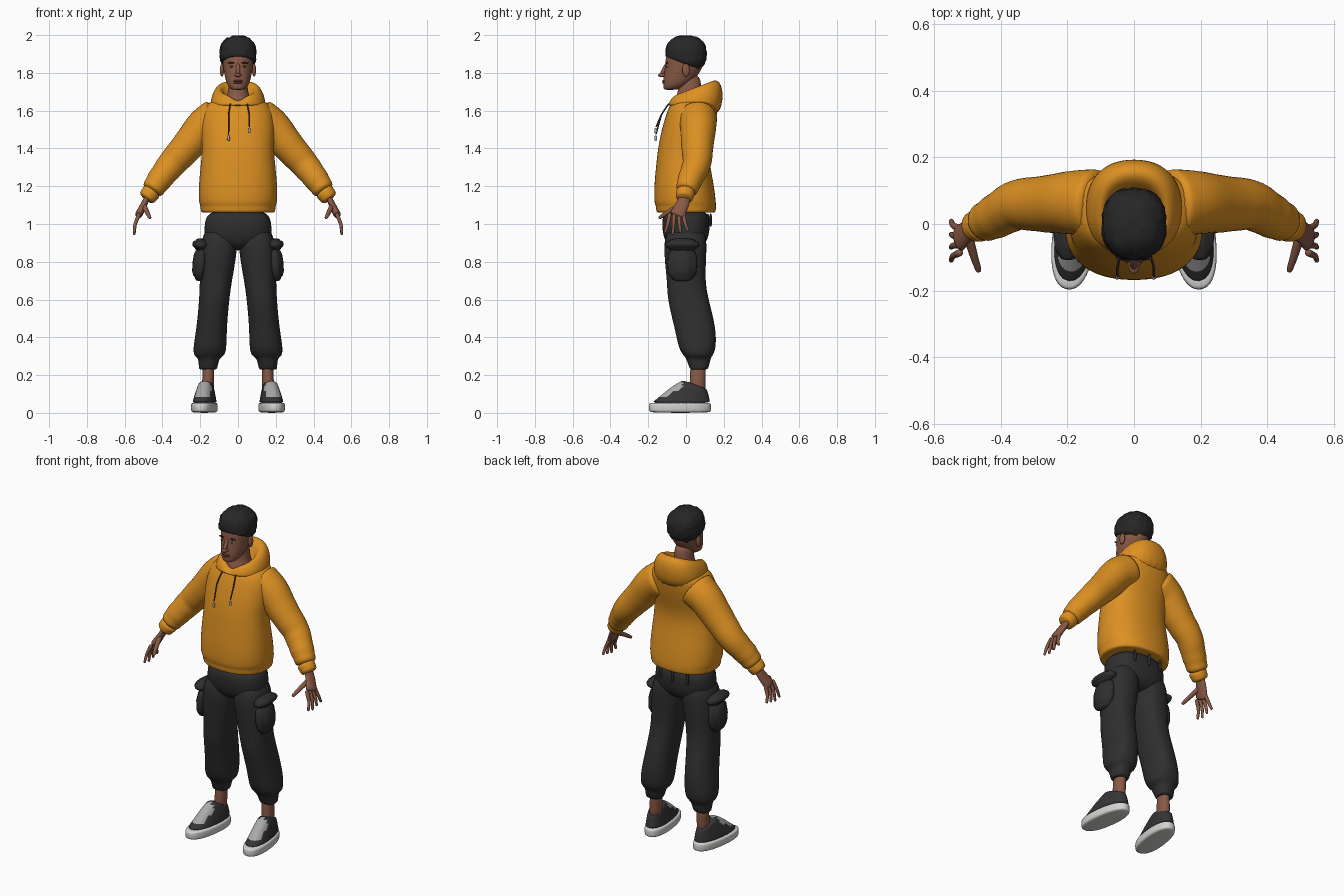
import bpy
import bmesh
import math
import random
from mathutils import Vector, Matrix

random.seed(4)
if "Cube" in bpy.data.objects:
    bpy.data.objects.remove(bpy.data.objects["Cube"], do_unlink=True)


def material(name, red, green, blue):
    mat = bpy.data.materials.new(name)
    mat.use_nodes = True
    mat.diffuse_color = (red, green, blue, 1)
    shader = mat.node_tree.nodes["Principled BSDF"]
    shader.inputs["Base Color"].default_value = mat.diffuse_color
    return mat


orange = material("orange fleece", .72, .28, .016)
charcoal = material("charcoal cotton", .028, .028, .029)
black_hair = material("black hair", .02, .02, .02)
skin = material("brown skin", .25, .1, .06)
lip_tone = material("lip brown", .19, .06, .045)
eye_white = material("eye white", .5, .5, .5)
dark_suede = material("dark suede", .036, .036, .038)
rubber = material("white rubber", .65, .65, .63)
lace_grey = material("lace grey", .4, .4, .4)
cord_brown = material("dark cord", .06, .045, .035)


def finish(name, bm, mat, levels):
    """Turn a bmesh into a smooth shaded object with subdivision."""
    bmesh.ops.recalc_face_normals(bm, faces=bm.faces)
    for face in bm.faces:
        face.smooth = True
    mesh = bpy.data.meshes.new(name)
    bm.to_mesh(mesh)
    bm.free()
    mesh.materials.append(mat)
    obj = bpy.data.objects.new(name, mesh)
    bpy.context.scene.collection.objects.link(obj)
    if levels:
        mod = obj.modifiers.new("smooth", 'SUBSURF')
        mod.levels = mod.render_levels = levels
    return obj


def bridge(name, rings, mat, side, levels):
    """Join rings of points into a capped surface; side mirrors x."""
    bm = bmesh.new()
    loops = [[bm.verts.new((p.x * side, p.y, p.z)) for p in ring] for ring in rings]
    for low, high in zip(loops, loops[1:]):
        for i in range(len(low)):
            bm.faces.new((low[i - 1], low[i], high[i], high[i - 1]))
    bm.faces.new(loops[0])
    bm.faces.new(loops[-1])
    return finish(name, bm, mat, levels)


def circle(count):
    return [(math.cos(math.tau * i / count), math.sin(math.tau * i / count))
            for i in range(count)]


def loft(name, rows, mat, side=1, centre=lambda z: 0, power=2.3):
    """Level rings: height, half width, front y, back y and an optional tilt."""
    def squared(f):
        return math.copysign(abs(f) ** (2 / power), f)

    rings = []
    for z, half, front, back, *tilt in rows:
        ring = []
        for c, s in circle(24):
            y = (front + back + squared(s) * (back - front)) / 2
            ring.append(Vector((centre(z) + squared(c) * half, y, z + sum(tilt) * y)))
        rings.append(ring)
    return bridge(name, rings, mat, side, 2)


def tube(name, path, start, end, mat, side=1, flat=1, fold=0, count=12):
    """Round rings square to a path, tapering evenly, with optional folds."""
    path = [Vector(p) for p in path]
    points = [a.lerp(b, k / 3) for a, b in zip(path, path[1:]) for k in range(3)] + path[-1:]
    last = len(points) - 1
    rings = []
    for k, point in enumerate(points):
        along = (points[min(k + 1, last)] - points[max(k - 1, 0)]).normalized()
        deep = Vector((0, 1, 0))
        deep = (deep - along * deep.dot(along)).normalized()
        wide = along.cross(deep) * flat
        t = k / last
        radius = start + (end - start) * t + fold * t * (-1) ** k
        rings.append([point + (deep * c + wide * s) * radius for c, s in circle(count)])
    return bridge(name, rings, mat, side, 1)


def blob(name, centre, size, mat, power=2):
    """Ellipsoid, squarer with a higher power."""
    bm = bmesh.new()
    bmesh.ops.create_icosphere(bm, subdivisions=4, radius=1)
    for vert in bm.verts:
        vert.co /= sum(abs(f) ** power for f in vert.co) ** (1 / power)
    bm.transform(Matrix.Translation(centre) @ Matrix.Diagonal((*size, 1)))
    return finish(name, bm, mat, 0)


def pad(name, centre, size, mat, turn=0):
    """Soft rounded box."""
    bm = bmesh.new()
    bmesh.ops.create_cube(bm, size=1)
    bm.transform(Matrix.Translation(centre) @ Matrix.Rotation(turn, 4, 'Y')
                 @ Matrix.Diagonal((*size, 1)))
    bmesh.ops.bevel(bm, geom=bm.edges[:], offset=min(size) / 4, segments=2, affect='EDGES')
    return finish(name, bm, mat, 1)


# Hoodie body with a ribbed hem
loft("hoodie_body", [
    (1.06, .18, -.14, .14), (1.06, .2, -.16, .16), (1.1, .2, -.16, .16), (1.11, .21, -.17, .16),
    (1.2, .21, -.17, .15), (1.3, .2, -.16, .13), (1.4, .19, -.15, .12), (1.5, .2, -.13, .15),
    (1.6, .19, -.1, .17), (1.64, .16, -.08, .17), (1.66, .12, -.06, .15)], orange)

# Hood lying open behind the neck, with a notch at the throat
hood = loft("hood", [
    (1.6, .14, -.09, .17, -.3), (1.64, .15, -.1, .2, .1), (1.69, .13, -.09, .19, .3),
    (1.71, .1, -.07, .15, .4), (1.69, .08, -.05, .11, .4), (1.63, .06, -.03, .08, .2)], orange)
for vert in hood.data.vertices:
    if vert.co.y < 0 and vert.co.z > 1.64:
        vert.co.z -= .03 * max(0, 1 - abs(vert.co.x) / .05)

# Drawstrings with metal tips
for label, x, low in (("right", -.05, 1.47), ("left", .06, 1.51)):
    tube(label + "_drawstring", [(x * .8, -.09, 1.64), (x, -.13, 1.58), (x, -.16, low)],
         .004, .004, cord_brown)
    tube(label + "_cord_tip", [(x, -.16, low), (x, -.16, low - .03)], .006, .008, lace_grey)

# Neck and head
loft("neck", [(1.62, .08, -.07, .09), (1.66, .07, -.06, .09), (1.7, .05, -.04, .08),
              (1.8, .05, -.04, .08)], skin, power=2)
loft("head", [
    (1.71, .02, -.11, -.06), (1.715, .04, -.12, -.03), (1.74, .06, -.12, .02),
    (1.78, .07, -.12, .06), (1.83, .08, -.11, .09), (1.87, .083, -.11, .09),
    (1.91, .08, -.1, .09), (1.96, .05, -.06, .06)], skin, power=2.1)
tube("nose_bridge", [(0, -.1, 1.85), (0, -.13, 1.79)], .01, .013, skin)
blob("nose_tip", (0, -.123, 1.788), (.018, .026, .011), skin)
for label, z in (("upper", 1.757), ("lower", 1.748)):
    blob(label + "_lip", (0, -.115, z), (.024, .011, .006), lip_tone)

# Cropped curly hair, trimmed along a line rising to the forehead
hair = blob("hair", (0, 0, 1.9), (.097, .108, .098), black_hair, power=2.4)
for vert in hair.data.vertices:
    vert.co += vert.normal * random.uniform(-.004, .003)
    vert.co.z = max(vert.co.z, 1.845 - vert.co.y * .4)

# Hips and belt loops
loft("trouser_hips", [(1.08, .16, -.12, .12), (1, .18, -.13, .13), (.93, .18, -.12, .12),
                      (.89, .16, -.1, .1), (.86, .1, -.06, .06)], charcoal)
for x in (-.09, 0, .09):
    pad("belt_loop", (x, .13 - abs(x) / 6, 1.02), (.02, .016, .07), charcoal)

for label, side in (("left_", 1), ("right_", -1)):
    # Face details
    blob(label + "ear", (.085 * side, 0, 1.815), (.011, .02, .034), skin)
    blob(label + "eye", (.034 * side, -.098, 1.834), (.014, .007, .006), eye_white)
    blob(label + "iris", (.034 * side, -.102, 1.834), (.006, .005, .006), black_hair)
    blob(label + "eyebrow", (.035 * side, -.102, 1.853), (.02, .007, .004), black_hair)

    # Sleeve with gathered folds and a cuff
    tube(label + "sleeve", [(.1, .06, 1.57), (.18, .065, 1.52), (.26, .06, 1.42), (.35, .06, 1.32),
                            (.42, .02, 1.23), (.46, 0, 1.17)],
         .108, .056, orange, side, fold=.003, count=20)
    tube(label + "cuff", [(.45, 0, 1.18), (.49, -.01, 1.13)], .053, .045, orange, side, count=20)

    # Hand with four fingers and a thumb
    tube(label + "palm", [(.47, 0, 1.16), (.5, -.02, 1.1), (.53, -.05, 1.04)],
         .03, .043, skin, side, flat=.5)
    for i, finger in enumerate(("index", "middle", "ring", "little")):
        spread = (i - 1.5) * .023
        y = spread - .05
        tip = .94 + abs(i - 1) * .01
        tube(label + finger + "_finger", [(.52, y, 1.06), (.545, y + spread / 3, 1),
                                          (.55, y + spread * .8, tip)], .012, .007, skin, side)
    tube(label + "thumb", [(.5, -.03, 1.1), (.48, -.1, 1.06), (.465, -.145, 1.03)],
         .016, .009, skin, side)

    # Baggy trouser leg gathered at the ankle
    loft(label + "trouser_leg", [
        (1, .09, -.11, .11), (.85, .1, -.12, .11), (.7, .085, -.1, .1), (.6, .08, -.1, .12),
        (.45, .08, -.06, .16), (.34, .09, -.04, .16), (.3, .08, -.01, .14), (.29, .053, 0, .13),
        (.23, .05, .02, .12), (.23, .04, .03, .1)],
         charcoal, side, centre=lambda z: .18 - z * .09)

    # Cargo pocket with flap
    pad(label + "cargo_pocket", (.198 * side, -.02, .79), (.09, .16, .19), charcoal, -.1 * side)
    pad(label + "pocket_flap", (.198 * side, -.02, .89), (.09, .18, .07), charcoal, -.15 * side)

    # Ankle and shoe, toes turned out
    tube(label + "ankle", [(.155, .065, .28), (.16, .06, .1)], .042, .045, skin, side, flat=.75)
    sole = loft(label + "shoe_sole", [(0, .06, -.19, .13), (.01, .067, -.2, .135),
                                      (.05, .067, -.2, .135), (.055, .06, -.19, .125)], rubber)
    steps = [k / 8 for k in range(9)]
    upper = loft(label + "shoe_upper", [
        (.05 + t * .12, .062 - t * .026, -.19 + t * .18, .13 - t * .02, -.4 * t * t)
        for t in steps], dark_suede)
    upper.data.materials.append(lace_grey)
    for face in upper.data.polygons:
        spot = face.center
        if abs(spot.x) < .04 and spot.y < -.02 and spot.z > .085 and face.normal.y < 0:
            face.material_index = 1
    for part in (sole, upper):
        part.location.x = .174 * side
        part.rotation_euler.z = .13 * side
